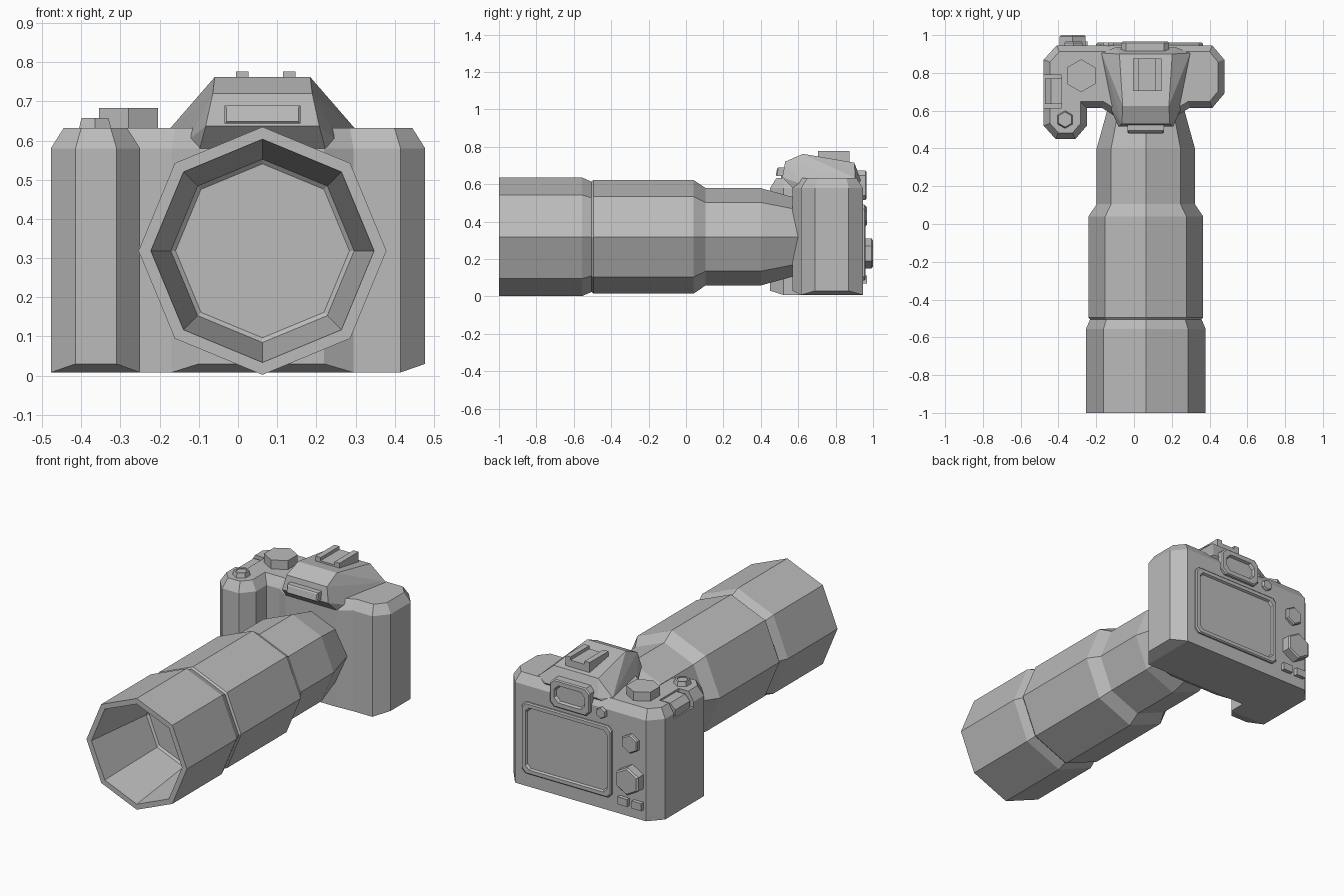
import bpy, bmesh
from math import cos, sin, pi
from mathutils import Vector

cube = bpy.data.objects.get("Cube")
if cube:
    bpy.data.objects.remove(cube)

grey = bpy.data.materials.new("mid_grey")
grey.use_nodes = True
grey.diffuse_color = (0.5, 0.5, 0.5, 1)
grey.node_tree.nodes["Principled BSDF"].inputs["Base Color"].default_value = (0.5, 0.5, 0.5, 1)

CX = 0.0625  # optical axis


def finish(name, bm):
    bmesh.ops.recalc_face_normals(bm, faces=bm.faces)
    mesh = bpy.data.meshes.new(name)
    bm.to_mesh(mesh)
    bm.free()
    mesh.materials.append(grey)
    ob = bpy.data.objects.new(name, mesh)
    bpy.context.collection.objects.link(ob)
    return ob


def loft(name, rings):
    """Skin closed rings of equal length and cap both ends."""
    bm = bmesh.new()
    loops = [[bm.verts.new(p) for p in ring] for ring in rings]
    for a, b in zip(loops, loops[1:]):
        for i in range(len(a)):
            j = (i + 1) % len(a)
            bm.faces.new((a[i], a[j], b[j], b[i]))
    bm.faces.new(loops[0])
    bm.faces.new(loops[-1])
    return finish(name, bm)


def box(name, x, y, z):
    corners = lambda h: [(x[0], y[0], h), (x[1], y[0], h), (x[1], y[1], h), (x[0], y[1], h)]
    return loft(name, [corners(z[0]), corners(z[1])])


def knob_up(name, x, y, steps):
    """Six-sided knob on the top plate, from (radius, z) steps."""
    return loft(name, [[(x + r * sin(i * pi / 3), y + r * cos(i * pi / 3), z)
                        for i in range(6)] for r, z in steps])


def knob_back(name, x, z, r, y):
    """Six-sided knob on the rear face."""
    return loft(name, [[(x + k * r * sin(i * pi / 3), d, z + k * r * cos(i * pi / 3))
                        for i in range(6)] for k, d in ((1, 0.93), (1, y - 0.008), (0.88, y))])


def rear_frame(name, x, z, y0, y1, rim, floor, c):
    """Raised frame with cut corners and a sunken panel, facing the rear."""
    def ring(inset, y):
        a, b, d, e = x[0] + inset, x[1] - inset, z[0] + inset, z[1] - inset
        pts = [(a + c, d), (b - c, d), (b, d + c), (b, e - c),
               (b - c, e), (a + c, e), (a, e - c), (a, d + c)]
        return [(px, y, pz) for px, pz in pts]
    return loft(name, [ring(0, y0), ring(0, y1 - 0.006), ring(0.006, y1),
                       ring(rim, y1), ring(rim + 0.006, floor)])


# Body: plan outline with front and side edges lifted at the base
outline = [(-.41, .945), (.415, .945), (.478, .87), (.478, .69), (.415, .615),
           (.295, .615), (.22, .57), (-.10, .57), (-.17, .615), (-.25, .615),
           (-.25, .52), (-.31, .45), (-.415, .45), (-.478, .52), (-.478, .87)]
lifted = (2, 6, 11)  # first corner of each lifted edge
bm = bmesh.new()
high = {i + k for i in lifted for k in (0, 1)}
low = [bm.verts.new((x, y, .03 if i in high else .008)) for i, (x, y) in enumerate(outline)]
top = [bm.verts.new((x, y, .58)) for x, y in outline]
n = len(outline)
for i in range(n):
    j = (i + 1) % n
    bm.faces.new((low[i], low[j], top[j], top[i]))
for i in lifted:
    bm.faces.new(low[i - 1:i + 3])
bm.faces.new([v for i, v in enumerate(low) if i not in high])
cap = bm.faces.new(top)
bm.normal_update()
if cap.normal.z < 0:
    cap.normal_flip()
bmesh.ops.recalc_face_normals(bm, faces=bm.faces)
bmesh.ops.inset_region(bm, faces=[cap], thickness=.033, use_even_offset=True)
for v in cap.verts:
    v.co.z = .632
body = finish("body", bm)

# Slot for the thumb wheel
cutter = box("wheel_slot_cutter", (-.55, -.385), (.615, .79), (.55, .7))
cutter.hide_render = True
cutter.hide_viewport = True
cut = body.modifiers.new("wheel_slot", 'BOOLEAN')
cut.operation = 'DIFFERENCE'
cut.solver = 'EXACT'
cut.object = cutter
wheel = [(-.47, .54), (-.385, .54), (-.385, .622), (-.44, .622), (-.47, .59)]
loft("thumb_wheel", [[(x, y, z) for x, z in wheel] for y in (.635, .77)])

# Prism hump: hull of mirrored rows of (half width, y, z)
rows = [(.16, .57, .58), (.145, .515, .637), (.127, .53, .72), (.122, .625, .762),
        (.14, .90, .715), (.16, .935, .62), (.235, .905, .632), (.235, .905, .58),
        (.19, .62, .60)]
bm = bmesh.new()
for w, y, z in rows:
    for s in (-1, 1):
        bm.verts.new((CX + s * w, y, z))
bmesh.ops.convex_hull(bm, input=bm.verts)
bmesh.ops.dissolve_limit(bm, angle_limit=.03, verts=bm.verts, edges=bm.edges)
finish("prism_hump", bm)

# Blank front plate on the hump
def plate(inset, y):
    a, b = -.035 + inset, .16 - inset
    return [(a, y, .643 + inset), (b, y, .643 + inset),
            (b, y + .008, .69 - inset), (a, y + .008, .69 - inset)]
loft("front_plate", [plate(0, .53), plate(0, .486), plate(.006, .48)])

# Accessory shoe
box("shoe_base", (-.005, .145), (.705, .875), (.70, .758))
for s, side in ((-1, "right"), (1, "left")):
    c = CX + .008 + s * .06
    box("shoe_rail_" + side, (c - .016, c + .016), (.705, .875), (.72, .776))

# Top controls
knob_up("mode_dial", -.28, .785, [(.087, .6), (.087, .683)])
knob_up("shutter_button", -.365, .553, [(.047, .6), (.047, .632), (.04, .657),
                                        (.03, .657), (.03, .652)])

# Rear details
rear_frame("rear_screen", (-.2, .365), (.085, .49), .93, .96, .026, .948, .022)
rear_frame("eyepiece", (-.068, .185), (.515, .672), .88, .965, .03, .95, .025)
knob_back("rear_dial", -.325, .23, .08, 1.0)
knob_back("rear_button", -.32, .43, .055, .967)
knob_back("eyepiece_button", -.135, .555, .032, .962)
for i, x in enumerate((-.275, -.365)):
    box("small_button_%d" % (i + 1), (x - .03, x + .03), (.93, .967), (.07, .112))

# Lens barrel: eight-sided, from (radius, y), ending inside the hood
profile = [(.20, .62), (.213, .57), (.26, .40), (.26, .105), (.304, .04), (.304, -.495),
           (.295, -.505), (.3165, -.555), (.3165, -1), (.285, -1), (.234, -.58), (.222, -.57)]
loft("lens_barrel", [[(CX + r * cos(i * pi / 4), y, .3185 + r * sin(i * pi / 4))
                      for i in range(8)] for r, y in profile])
